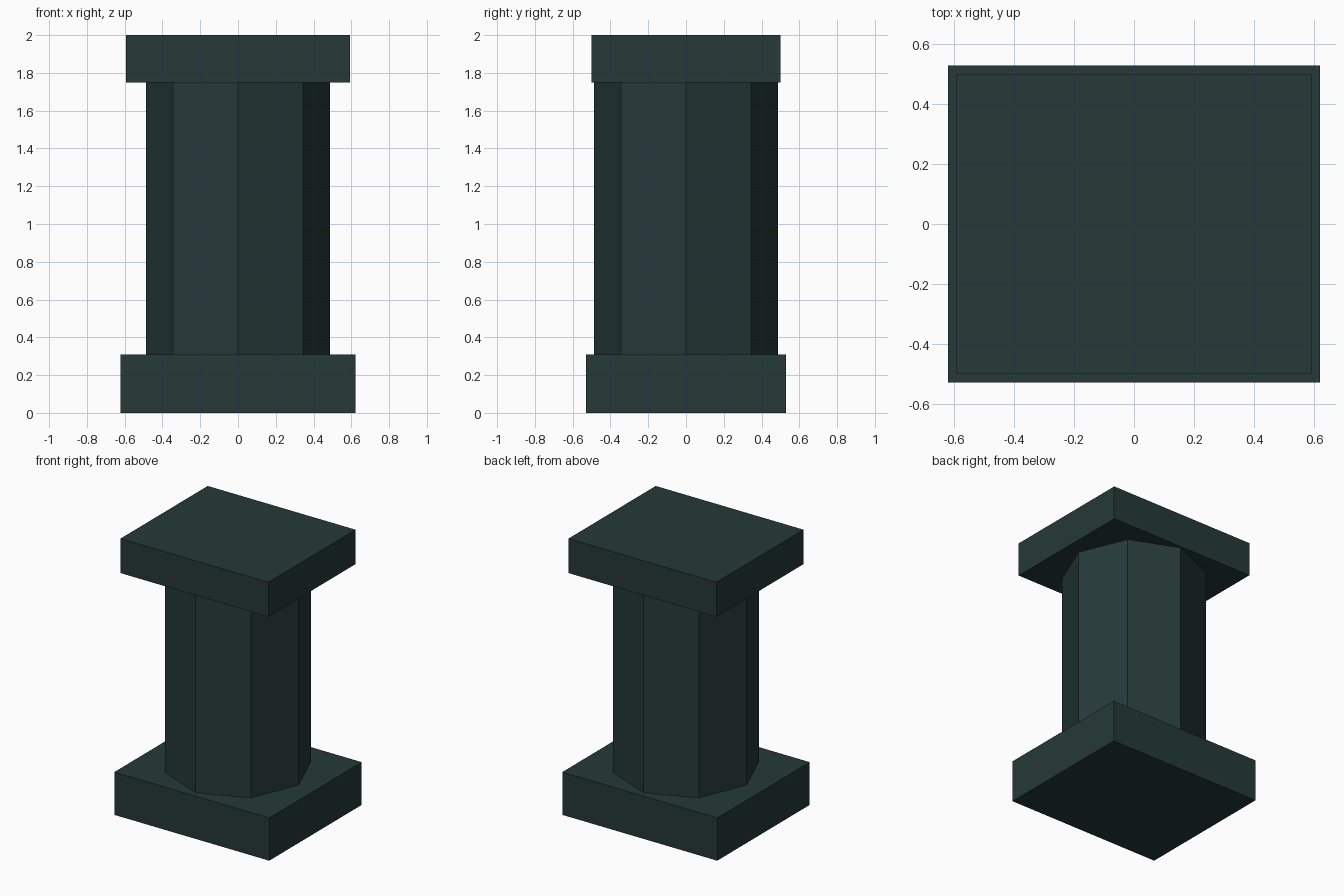
import bpy
import math

if "Cube" in bpy.data.objects:
    bpy.data.objects.remove(bpy.data.objects["Cube"])

stone = bpy.data.materials.new("dark teal stone")
stone.diffuse_color = (0.0185, 0.041, 0.0395, 1.0)
stone.use_nodes = True
stone.node_tree.nodes["Principled BSDF"].inputs["Base Color"].default_value = stone.diffuse_color


def slab(name, width, depth, z0, z1):
    """Rectangular block between two heights."""
    bpy.ops.mesh.primitive_cube_add(size=1, location=(0, 0, (z0 + z1) / 2))
    ob = bpy.context.object
    ob.name = name
    ob.scale = (width, depth, z1 - z0)
    bpy.ops.object.transform_apply(location=False, rotation=False, scale=True)
    ob.data.materials.append(stone)
    return ob


BASE_TOP, CAP_BOTTOM, TOP = 0.31, 1.75, 2.0

# Base and cap slabs
slab("base", 1.244, 1.06, 0, BASE_TOP)
slab("cap", 1.186, 1.0, CAP_BOTTOM, TOP)

# Octagonal shaft with corners on the x and y axes
bpy.ops.mesh.primitive_cylinder_add(
    vertices=8, radius=0.486, depth=CAP_BOTTOM - BASE_TOP,
    location=(0, 0, (BASE_TOP + CAP_BOTTOM) / 2))
shaft = bpy.context.object
shaft.name = "shaft"
shaft.data.materials.append(stone)
